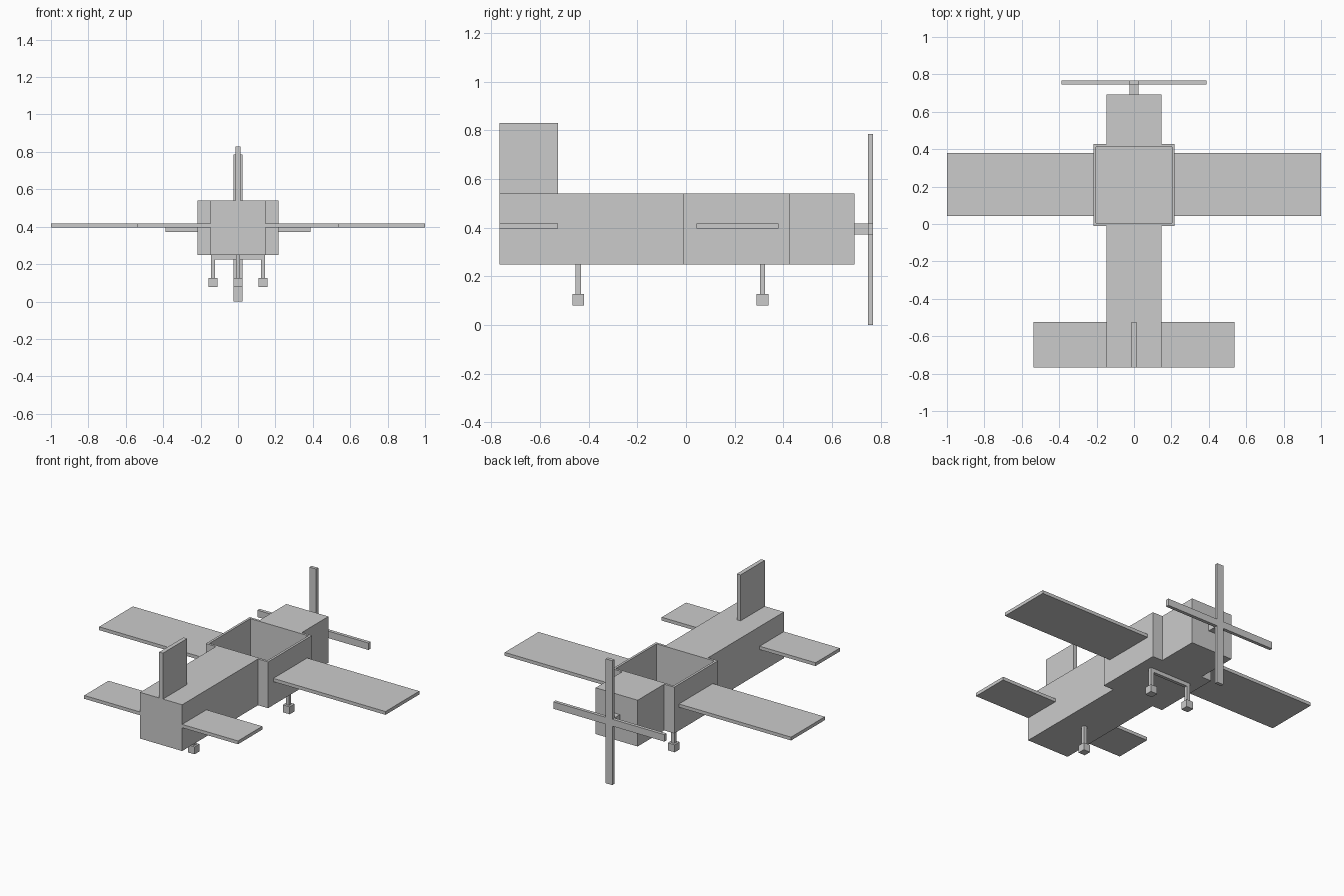
import bpy, bmesh

if "Cube" in bpy.data.objects:
    bpy.data.objects.remove(bpy.data.objects["Cube"])

grey = bpy.data.materials.new("light grey")
grey.diffuse_color = (0.6, 0.6, 0.6, 1)
grey.use_nodes = True
grey.node_tree.nodes["Principled BSDF"].inputs["Base Color"].default_value = grey.diffuse_color


def finish(name, bm):
    mesh = bpy.data.meshes.new(name)
    bm.to_mesh(mesh)
    bm.free()
    mesh.materials.append(grey)
    obj = bpy.data.objects.new(name, mesh)
    bpy.context.collection.objects.link(obj)
    return obj


def box_bmesh(x, y, z):
    """Box spanning the given (min, max) ranges."""
    bm = bmesh.new()
    bmesh.ops.create_cube(bm, size=1)
    for v in bm.verts:
        v.co = [r[0] if c < 0 else r[1] for c, r in zip(v.co, (x, y, z))]
    return bm


def box(name, x, y, z):
    return finish(name, box_bmesh(x, y, z))


def box_pair(name, x, y, z):
    box("right_" + name, x, y, z)
    box("left_" + name, (-x[1], -x[0]), y, z)


BODY_Z = (0.248, 0.54)
WING_Z = (0.395, 0.416)

# Fuselage
box("rear_fuselage", (-0.147, 0.147), (-0.767, -0.01), BODY_Z)
box("nose", (-0.147, 0.147), (0.427, 0.692), BODY_Z)

# Open cockpit tub: inset the top face and sink it
bm = box_bmesh((-0.217, 0.217), (-0.01, 0.427), BODY_Z)
top = max(bm.faces, key=lambda f: f.calc_center_median().z)
bmesh.ops.inset_region(bm, faces=[top], thickness=0.021)
floor = bmesh.ops.extrude_discrete_faces(bm, faces=[top])["faces"][0]
for v in floor.verts:
    v.co.z = BODY_Z[0] + 0.021
finish("cockpit", bm)

# Wings, tailplane and fin
box_pair("wing", (0.217, 1.0), (0.043, 0.38), WING_Z)
box_pair("tailplane", (0.147, 0.537), (-0.767, -0.525), WING_Z)
box("tail_fin", (-0.013, 0.013), (-0.767, -0.525), (0.54, 0.83))

# Propeller
box("propeller_shaft", (-0.023, 0.023), (0.692, 0.747), (0.372, 0.416))
box("vertical_blade", (-0.023, 0.023), (0.747, 0.768), (0.0, 0.785))
box_pair("horizontal_blade", (0.023, 0.388), (0.747, 0.768), (0.372, 0.416))

# Main landing gear
box("gear_crossbar", (-0.145, 0.145), (0.304, 0.324), (0.224, 0.248))
box_pair("gear_leg", (0.123, 0.145), (0.304, 0.324), (0.126, 0.224))
box_pair("wheel_block", (0.11, 0.158), (0.29, 0.338), (0.079, 0.126))

# Tail landing gear
box("tail_gear_leg", (-0.011, 0.011), (-0.453, -0.431), (0.126, 0.248))
box("tail_wheel_block", (-0.023, 0.023), (-0.466, -0.419), (0.079, 0.126))
